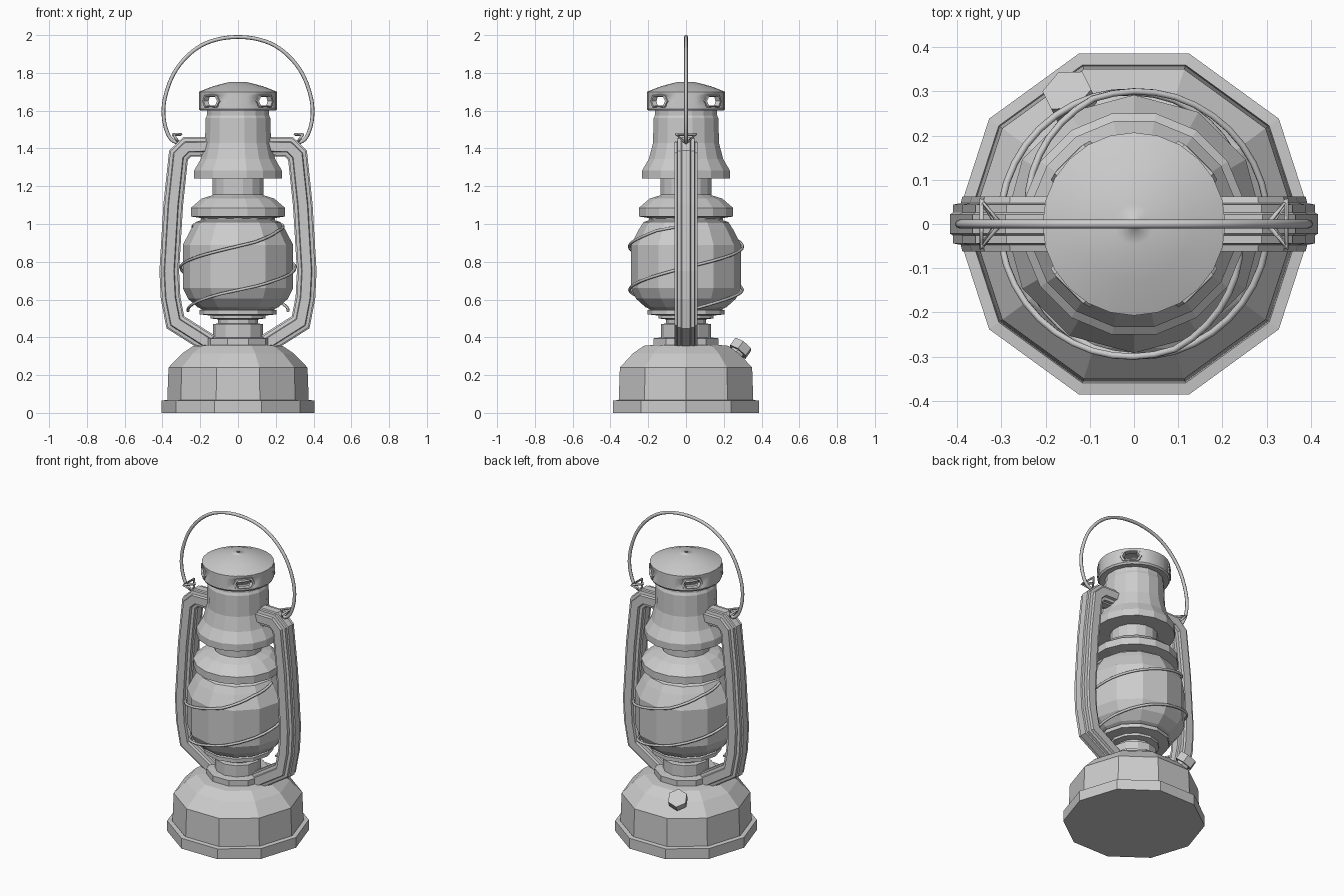
import bpy, bmesh
from math import sin, cos, pi, radians
from mathutils import Vector

if "Cube" in bpy.data.objects:
    bpy.data.objects.remove(bpy.data.objects["Cube"])


def finish(name, bm, smooth=None):
    bmesh.ops.remove_doubles(bm, verts=bm.verts, dist=1e-5)
    bmesh.ops.recalc_face_normals(bm, faces=bm.faces)
    me = bpy.data.meshes.new(name)
    bm.to_mesh(me)
    bm.free()
    ob = bpy.data.objects.new(name, me)
    bpy.context.collection.objects.link(ob)
    if smooth:
        bpy.ops.object.select_all(action='DESELECT')
        bpy.context.view_layer.objects.active = ob
        ob.select_set(True)
        bpy.ops.object.shade_smooth_by_angle(angle=radians(smooth))
    return ob


def lathe(name, profile, sides, offset=0.0, smooth=None, skip=None):
    """Revolve (radius, z) points; skip(band, side) leaves a face open."""
    bm = bmesh.new()
    rings = [[bm.verts.new((r * cos(offset + 2 * pi * i / sides),
                            r * sin(offset + 2 * pi * i / sides), z))
              for i in range(sides)] for r, z in profile]
    for b in range(len(rings) - 1):
        for i in range(sides):
            if skip and skip(b, i):
                continue
            j = (i + 1) % sides
            bm.faces.new((rings[b][i], rings[b][j], rings[b + 1][j], rings[b + 1][i]))
    if not skip:
        bm.faces.new(rings[0])
        bm.faces.new(rings[-1])
    return finish(name, bm, smooth)


def wire(name, splines, radius, cyclic=False, kind='POLY', res=2):
    cu = bpy.data.curves.new(name, 'CURVE')
    cu.dimensions = '3D'
    cu.bevel_depth = radius
    cu.bevel_resolution = res
    cu.use_fill_caps = True
    for pts in splines:
        sp = cu.splines.new(kind)
        sp.points.add(len(pts) - 1)
        for p, co in zip(sp.points, pts):
            p.co = (*co, 1)
        sp.use_cyclic_u = cyclic
        if kind == 'NURBS':
            sp.order_u = 3
            sp.use_endpoint_u = True
            sp.resolution_u = 5
    ob = bpy.data.objects.new(name, cu)
    bpy.context.collection.objects.link(ob)
    return ob


# Ten-sided fuel tank
lathe("fuel_tank", [(.405, 0), (.405, .065), (.378, .068), (.375, .055), (.368, .24),
                    (.295, .315), (.235, .355), (.18, .36), (.18, .395), (.13, .4)], 10)

# Burner with stacked collars
lathe("burner", [(.133, .39), (.133, .47), (.105, .473), (.105, .495), (.145, .5),
                 (.145, .515), (.205, .522), (.205, .545), (.165, .55)], 12)

# Glass globe
lathe("globe", [(.17, .54), (.215, .56), (.265, .605), (.292, .66), (.292, .89),
                (.25, .97), (.225, 1.01), (.195, 1.02), (.195, 1.05)], 12)

# Hood over the globe and lower neck
lathe("globe_hood", [(.19, 1.03), (.255, 1.04), (.255, 1.085), (.195, 1.135),
                     (.145, 1.15), (.137, 1.155), (.137, 1.26)], 16, pi / 16)

# Chimney with flared skirt
lathe("chimney", [(.13, 1.24), (.237, 1.24), (.237, 1.283), (.20, 1.345), (.178, 1.43),
                  (.175, 1.56), (.168, 1.575), (.168, 1.605)], 16, pi / 16)

# Vented cap: the window band is open on the four diagonals
cap = lathe("vent_cap", [(.10, 1.60), (.2, 1.60), (.207, 1.61), (.207, 1.622), (.207, 1.68),
                         (.207, 1.70), (.13, 1.73), (.045, 1.752), (.0001, 1.753)], 24,
            smooth=30, skip=lambda b, i: b == 3 and i % 6 in (2, 3))
sol = cap.modifiers.new("wall", 'SOLIDIFY')
sol.thickness = .012
sol.offset = -1


# Bevelled frames around the vent windows
def window_frame(k):
    def at(t, z, r):
        a = radians(45 + 90 * k + t)
        return (r * cos(a), r * sin(a), z)
    bm = bmesh.new()
    outer = [(-18, 1.65), (-13, 1.617), (13, 1.617), (18, 1.65), (13, 1.683), (-13, 1.683)]
    rings = []
    for s, r in ((1, .205), (.95, .213), (.75, .213), (.7, .185)):
        rings.append([bm.verts.new(at(t * s, 1.65 + (z - 1.65) * s, r)) for t, z in outer])
    for a, b in zip(rings, rings[1:]):
        for i in range(6):
            bm.faces.new((a[i], a[(i + 1) % 6], b[(i + 1) % 6], b[i]))
    finish("vent_frame", bm)


for k in range(4):
    window_frame(k)


# Ribbed side tubes: a stepped section swept along the arm path
def side_tube(name, side):
    path = [Vector(p) for p in ((.13, 1.41), (.27, 1.408), (.315, 1.365), (.343, 1.1),
                                (.364, .75), (.357, .61), (.332, .48), (.15, .365))]
    q = [(.052, .022), (.045, .026), (.045, .044), (.028, .047), (.024, .062)]
    section = (q + [(-n, y) for n, y in reversed(q)] + [(-n, -y) for n, y in q]
               + [(n, -y) for n, y in reversed(q)])
    bm = bmesh.new()
    rings = []
    for i, p in enumerate(path):
        d0 = (path[max(i, 1)] - path[max(i, 1) - 1]).normalized()
        j = min(i + 1, len(path) - 1)
        d1 = (path[j] - path[j - 1]).normalized()
        t = (d0 + d1).normalized()
        nrm = Vector((-t.y, t.x)) / t.dot(d1)
        rings.append([bm.verts.new((side * (p.x + nrm.x * n), y, p.y + nrm.y * n))
                      for n, y in section])
    m = len(section)
    for a, b in zip(rings, rings[1:]):
        for i in range(m):
            bm.faces.new((a[i], a[(i + 1) % m], b[(i + 1) % m], b[i]))
    bm.faces.new(rings[0])
    bm.faces.new(rings[-1])
    finish(name, bm)


# Side tubes and the wire ears that hold the handle
for side, label in ((-1, "left"), (1, "right")):
    side_tube(label + "_side_tube", side)
    a, b, c, d = [(side * x, y, z) for x, y, z in
                  ((.345, .052, 1.475), (.345, -.052, 1.475), (.302, 0, 1.475), (.308, 0, 1.425))]
    wire(label + "_handle_ear", [(a, b, c), (a, d, b)], .008, True, res=0)

# Carrying handle
half = [(.29, 1.425), (.345, 1.43), (.38, 1.49), (.398, 1.58), (.388, 1.68),
        (.335, 1.82), (.22, 1.94), (.08, 1.99)]
wire("handle", [[(-x, 0, z) for x, z in half] + [(x, 0, z) for x, z in reversed(half)]],
     .01, kind='NURBS')


# Two guard wires spiralling once around the globe
def guard(start):
    keys = [(.235, .995), (.265, .965), (.298, .905), (.302, .86), (.303, .815), (.303, .77),
            (.303, .72), (.302, .67), (.295, .63), (.275, .585), (.265, .54)]
    n = len(keys) - 1
    pts = []
    for i in range(n * 4 + 1):
        u = min(i // 4, n - 1)
        f = i / 4 - u
        r = keys[u][0] * (1 - f) + keys[u + 1][0] * f
        z = keys[u][1] * (1 - f) + keys[u + 1][1] * f
        a = start - 2 * pi * i / (n * 4)
        pts.append((r * cos(a), r * sin(a), z))
    return pts


wire("guard_wires", [guard(0), guard(pi)], .008, res=1)


# Hexagonal filler cap on a short neck, tilted out of the tank's back
axis = Vector((-.28, .57, .77)).normalized()
for name, r, depth, shift in (("filler_neck", .04, .1, -.05), ("filler_cap", .058, .05, 0)):
    bm = bmesh.new()
    bmesh.ops.create_cone(bm, cap_ends=True, segments=6, radius1=r, radius2=r, depth=depth)
    ob = finish(name, bm)
    ob.rotation_euler = axis.to_track_quat('Z', 'Y').to_euler()
    ob.location = Vector((-.145, .288, .342)) + axis * shift
